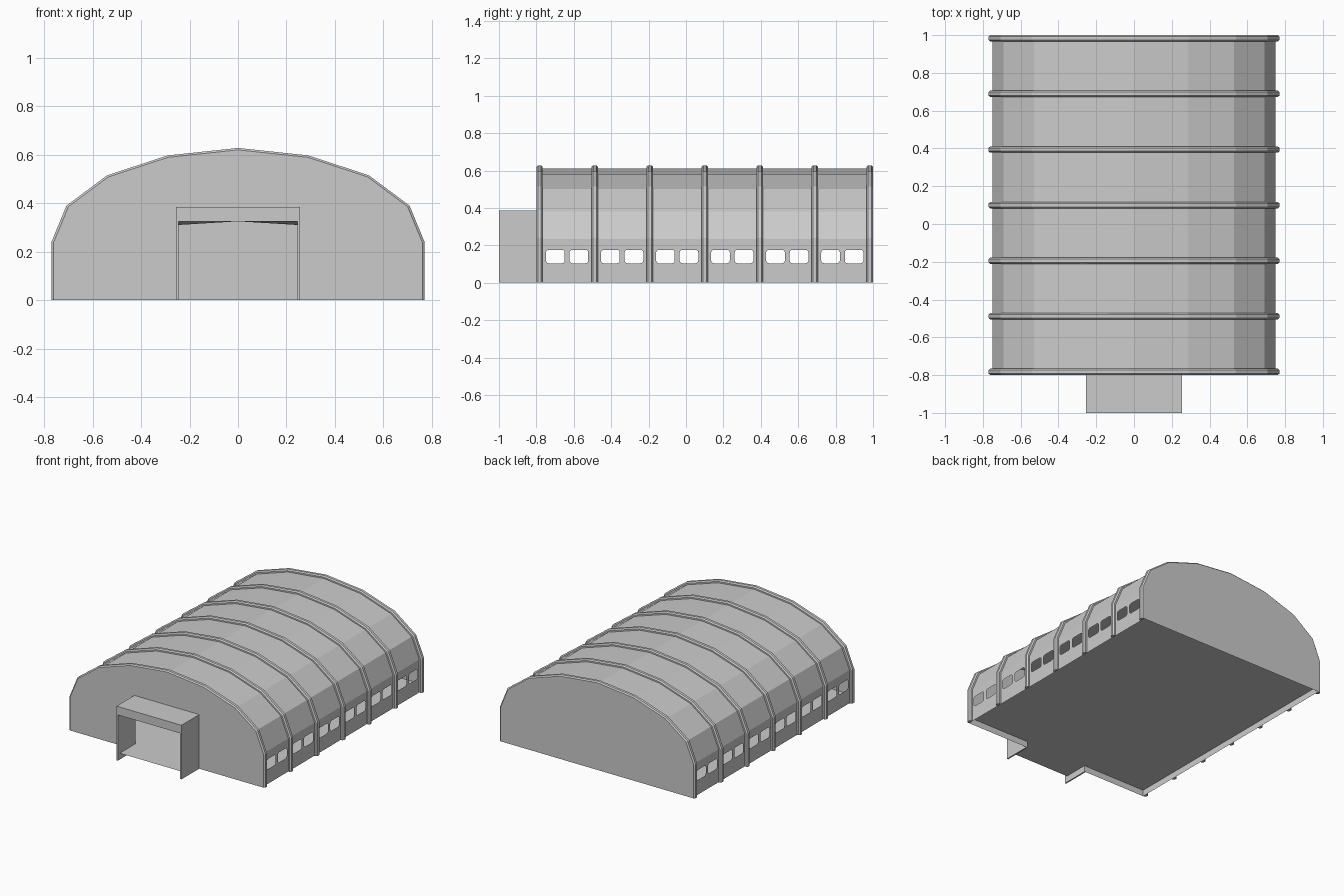
import bpy, bmesh, math

if "Cube" in bpy.data.objects:
    bpy.data.objects.remove(bpy.data.objects["Cube"])

SHELL = [(0.75, 0), (0.75, 0.235), (0.69, 0.38), (0.53, 0.5), (0.285, 0.58), (0, 0.61)]
OUTER = [(0.77, 0), (0.77, 0.24), (0.708, 0.39), (0.54, 0.515), (0.29, 0.597), (0, 0.628)]
FRONT, BACK, FLOOR_Z = -0.8, 1.0, 0.045
RIB_Y = [-0.783 + i * 1.766 / 6 for i in range(7)]


def mirrored(half):
    return half + [(-x, z) for x, z in half[-2::-1]]


def make(name, verts, faces):
    me = bpy.data.meshes.new(name)
    me.from_pydata(verts, [], faces)
    bm = bmesh.new()
    bm.from_mesh(me)
    bmesh.ops.recalc_face_normals(bm, faces=bm.faces)
    bm.to_mesh(me)
    bm.free()
    ob = bpy.data.objects.new(name, me)
    bpy.context.collection.objects.link(ob)
    return ob


def box(name, x0, x1, y0, y1, z0, z1):
    v = [(x, y, z) for x in (x0, x1) for y in (y0, y1) for z in (z0, z1)]
    return make(name, v, [(0, 1, 3, 2), (4, 6, 7, 5), (0, 4, 5, 1),
                          (2, 3, 7, 6), (0, 2, 6, 4), (1, 5, 7, 3)])


# Faceted roof
roof = mirrored(SHELL)[1:-1]
n = len(roof)
make("roof", [(x, y, z) for y in (FRONT + 0.005, BACK - 0.005) for x, z in roof],
     [(i, i + 1, n + i + 1, n + i) for i in range(n - 1)])


# Side walls with rounded window openings
def rounded_rect(cy, cz, hw, hh, r):
    pts = []
    for k, (sy, sz) in enumerate([(1, 1), (-1, 1), (-1, -1), (1, -1)]):
        for s in range(4):
            a = math.radians(90 * k + 30 * s)
            pts.append((cy + sy * (hw - r) + r * math.cos(a),
                        cz + sz * (hh - r) + r * math.sin(a)))
    return pts


loops = [[(FRONT + 0.005, 0), (BACK - 0.005, 0), (BACK - 0.005, 0.235), (FRONT + 0.005, 0.235)]]
for a, b in zip(RIB_Y, RIB_Y[1:]):
    for s in (-1, 1):
        loops.append(rounded_rect((a + b) / 2 + s * 0.063, 0.14, 0.05, 0.036, 0.015))
for side, name in ((1, "right_wall"), (-1, "left_wall")):
    bm = bmesh.new()
    for lp in loops:
        vs = [bm.verts.new((side * 0.75, y, z)) for y, z in lp]
        for i in range(len(vs)):
            bm.edges.new((vs[i - 1], vs[i]))
    bmesh.ops.triangle_fill(bm, use_beauty=True, use_dissolve=False,
                            edges=bm.edges[:], normal=(side, 0, 0))
    me = bpy.data.meshes.new(name)
    bm.to_mesh(me)
    bm.free()
    bpy.context.collection.objects.link(bpy.data.objects.new(name, me))

# Arched ribs with chamfered outer edges
inner, outer = mirrored(SHELL), mirrored(OUTER)
SECTION = [(0, -0.017), (0.55, -0.017), (1, -0.009), (1, 0.009), (0.55, 0.017), (0, 0.017)]
m = len(SECTION)
for k, y in enumerate(RIB_Y):
    v = [(p[0] + (q[0] - p[0]) * t, y + dy, p[1] + (q[1] - p[1]) * t)
         for p, q in zip(inner, outer) for t, dy in SECTION]
    f = [(i * m + j, i * m + (j + 1) % m, (i + 1) * m + (j + 1) % m, (i + 1) * m + j)
         for i in range(len(inner) - 1) for j in range(m)]
    f += [tuple(range(m)), tuple(range(len(v) - m, len(v)))]
    make(f"rib_{k + 1}", v, f)

# End walls, the front one with a peaked doorway
edge = [((p[0] + q[0]) / 2 + 0.0, (p[1] + q[1]) / 2) for p, q in zip(inner, outer)]
door = [(-0.245, 0), (-0.245, 0.31), (0, 0.325), (0.245, 0.31), (0.245, 0)]
back = [(x, BACK, z) for x, z in edge]
make("back_wall", back, [tuple(range(len(back)))])
front = [(x, FRONT, z) for x, z in edge + door]
make("front_wall", front, [tuple(range(len(front)))])

# Raised floor running out into the porch
plan = [(-0.75, FRONT), (-0.245, FRONT), (-0.245, -0.98), (0.245, -0.98),
        (0.245, FRONT), (0.75, FRONT), (0.75, BACK), (-0.75, BACK)]
make("floor", [(x, y, FLOOR_Z) for x, y in plan], [tuple(range(8))])

# Porch side panels
for s, name in ((-1, "porch_left"), (1, "porch_right")):
    box(name, *sorted((s * 0.245, s * 0.255)), -1.0, FRONT, 0, 0.385)

# Porch canopy with its ceiling dropping towards the doorway
w = 0.255
make("porch_canopy",
     [(-w, -1, 0.325), (0, -1, 0.325), (w, -1, 0.325), (-w, -1, 0.385), (w, -1, 0.385),
      (-w, FRONT, 0.31), (0, FRONT, 0.325), (w, FRONT, 0.31),
      (-w, FRONT, 0.385), (w, FRONT, 0.385)],
     [(0, 1, 2, 4, 3), (3, 4, 9, 8), (0, 5, 6, 1), (1, 6, 7, 2),
      (0, 3, 8, 5), (2, 7, 9, 4), (5, 8, 9, 7, 6)])
